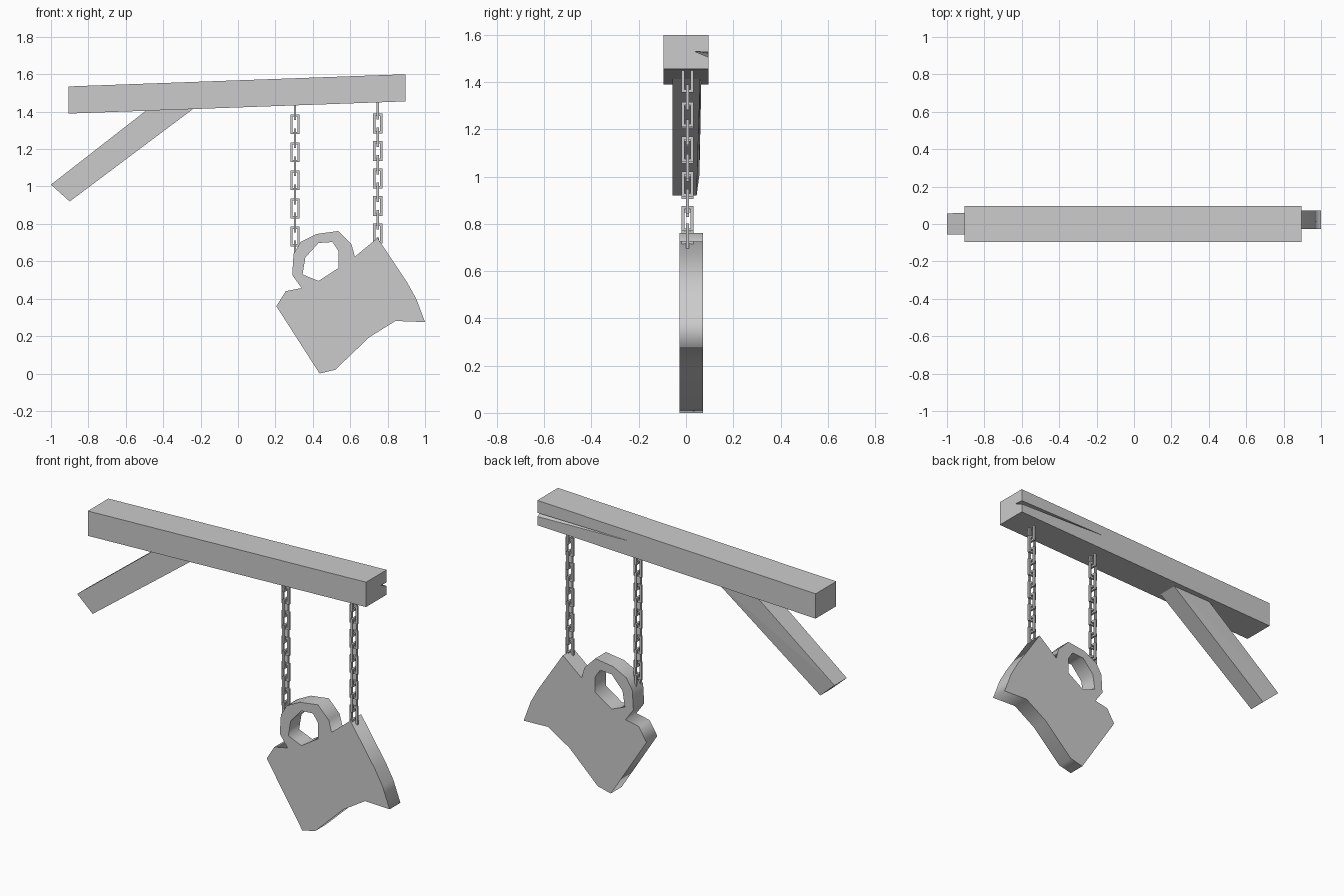
import bpy, bmesh
from mathutils import Vector

if "Cube" in bpy.data.objects:
    bpy.data.objects.remove(bpy.data.objects["Cube"])

grey = bpy.data.materials.new("plain grey")
grey.use_nodes = True
grey.diffuse_color = (0.6, 0.6, 0.6, 1)
grey.node_tree.nodes["Principled BSDF"].inputs["Base Color"].default_value = (0.6, 0.6, 0.6, 1)


def add_object(name, mesh):
    obj = bpy.data.objects.new(name, mesh)
    bpy.context.scene.collection.objects.link(obj)
    mesh.materials.clear()
    mesh.materials.append(grey)
    return obj


def flat_cutout(name, outlines, depth, y):
    """Solid plate in the xz plane; outlines after the first are holes."""
    curve = bpy.data.curves.new(name, "CURVE")
    curve.dimensions = "2D"
    curve.fill_mode = "BOTH"
    curve.extrude = depth / 2
    for outline in outlines:
        spline = curve.splines.new("POLY")
        spline.points.add(len(outline) - 1)
        for point, (x, z) in zip(spline.points, outline):
            point.co = (x, z, 0, 1)
        spline.use_cyclic_u = True
    helper = bpy.data.objects.new(name + "_curve", curve)
    bpy.context.scene.collection.objects.link(helper)
    bpy.context.view_layer.update()
    graph = bpy.context.evaluated_depsgraph_get()
    mesh = bpy.data.meshes.new_from_object(helper.evaluated_get(graph))
    bpy.data.objects.remove(helper)
    bm = bmesh.new()
    bm.from_mesh(mesh)
    for v in bm.verts:
        v.co = (v.co.x, y - v.co.z, v.co.y)
    bmesh.ops.remove_doubles(bm, verts=bm.verts, dist=0.0001)
    bmesh.ops.recalc_face_normals(bm, faces=bm.faces)
    bm.to_mesh(mesh)
    bm.free()
    return add_object(name, mesh)


def hull_mesh(name, points):
    mesh = bpy.data.meshes.new(name)
    bm = bmesh.new()
    for p in points:
        bm.verts.new(p)
    bmesh.ops.convex_hull(bm, input=bm.verts)
    bmesh.ops.dissolve_limit(bm, angle_limit=0.01, verts=bm.verts, edges=bm.edges)
    bmesh.ops.recalc_face_normals(bm, faces=bm.faces)
    bm.to_mesh(mesh)
    bm.free()
    return mesh


def cut_crack(obj, points):
    """Carve a thin wedge out of a timber."""
    cutter = add_object(obj.name + "_crack_cutter", hull_mesh("crack", points))
    cutter.hide_render = True
    mod = obj.modifiers.new("crack", "BOOLEAN")
    mod.object = cutter
    mod.operation = "DIFFERENCE"
    mod.solver = "EXACT"
    bpy.context.view_layer.update()
    graph = bpy.context.evaluated_depsgraph_get()
    mesh = bpy.data.meshes.new_from_object(obj.evaluated_get(graph))
    obj.modifiers.clear()
    obj.data = mesh
    bpy.data.objects.remove(cutter)


# Sloping beam, split at one end of its back face
beam_side = [(-0.905, 1.39), (0.895, 1.455), (0.895, 1.6), (-0.905, 1.535)]
beam = add_object("beam", hull_mesh("beam", [(x, y, z) for x, z in beam_side for y in (-0.095, 0.095)]))
cut_crack(beam, [(0.24, 0.1, 1.52), (0.92, 0.1, 1.527), (0.92, 0.1, 1.503), (0.92, 0.035, 1.53)])

# Diagonal brace, a little narrower along its lower back edge
brace_side = [(-1.0, 1.01, 0.057), (-0.9, 0.92, 0.045), (-0.24, 1.415, 0.06), (-0.48, 1.415, 0.065)]
add_object("brace", hull_mesh("brace", [(x, y, z) for x, z, back in brace_side for y in (-0.057, back)]))

# Hanging sign with a ring handle
sign_outline = [(0.205, 0.36), (0.255, 0.44), (0.34, 0.457), (0.29, 0.527), (0.297, 0.64),
                (0.335, 0.703), (0.42, 0.746), (0.537, 0.762), (0.607, 0.69), (0.625, 0.625),
                (0.746, 0.725), (0.906, 0.484), (0.954, 0.398), (1.0, 0.275), (0.842, 0.281),
                (0.703, 0.195), (0.52, 0.02), (0.436, 0.0)]
handle_hole = [(0.345, 0.53), (0.36, 0.62), (0.43, 0.698), (0.505, 0.703),
               (0.537, 0.655), (0.537, 0.564), (0.43, 0.495)]
flat_cutout("sign", [sign_outline, handle_hole], 0.1, 0.022)


# Chains of square links, every other one turned a quarter
def add_link(bm, centre, across):
    half_w, half_h, bar = 0.025, 0.053, 0.012
    normal = Vector((0, 0, 1)).cross(across)
    rings = []
    for inset, side in ((0, -1), (0, 1), (bar, 1), (bar, -1)):
        w, h = half_w - inset, half_h - inset
        rings.append([bm.verts.new(centre + across * (w * sx) + Vector((0, 0, h * sz)) + normal * (side * bar / 2))
                      for sx, sz in ((-1, -1), (1, -1), (1, 1), (-1, 1))])
    for i in range(4):
        a, b = rings[i], rings[(i + 1) % 4]
        for j in range(4):
            k = (j + 1) % 4
            bm.faces.new((a[j], a[k], b[k], b[j]))


def add_chain(name, x, top, pitch, count):
    bm = bmesh.new()
    for i in range(count):
        across = Vector((1, 0, 0)) if i % 2 else Vector((0, 1, 0))
        add_link(bm, Vector((x, 0.006, top - i * pitch)), across)
    bmesh.ops.recalc_face_normals(bm, faces=bm.faces)
    mesh = bpy.data.meshes.new(name)
    bm.to_mesh(mesh)
    bm.free()
    add_object(name, mesh)


add_chain("inner_chain", 0.305, 1.408, 0.075, 11)
add_chain("outer_chain", 0.747, 1.41, 0.0735, 11)
